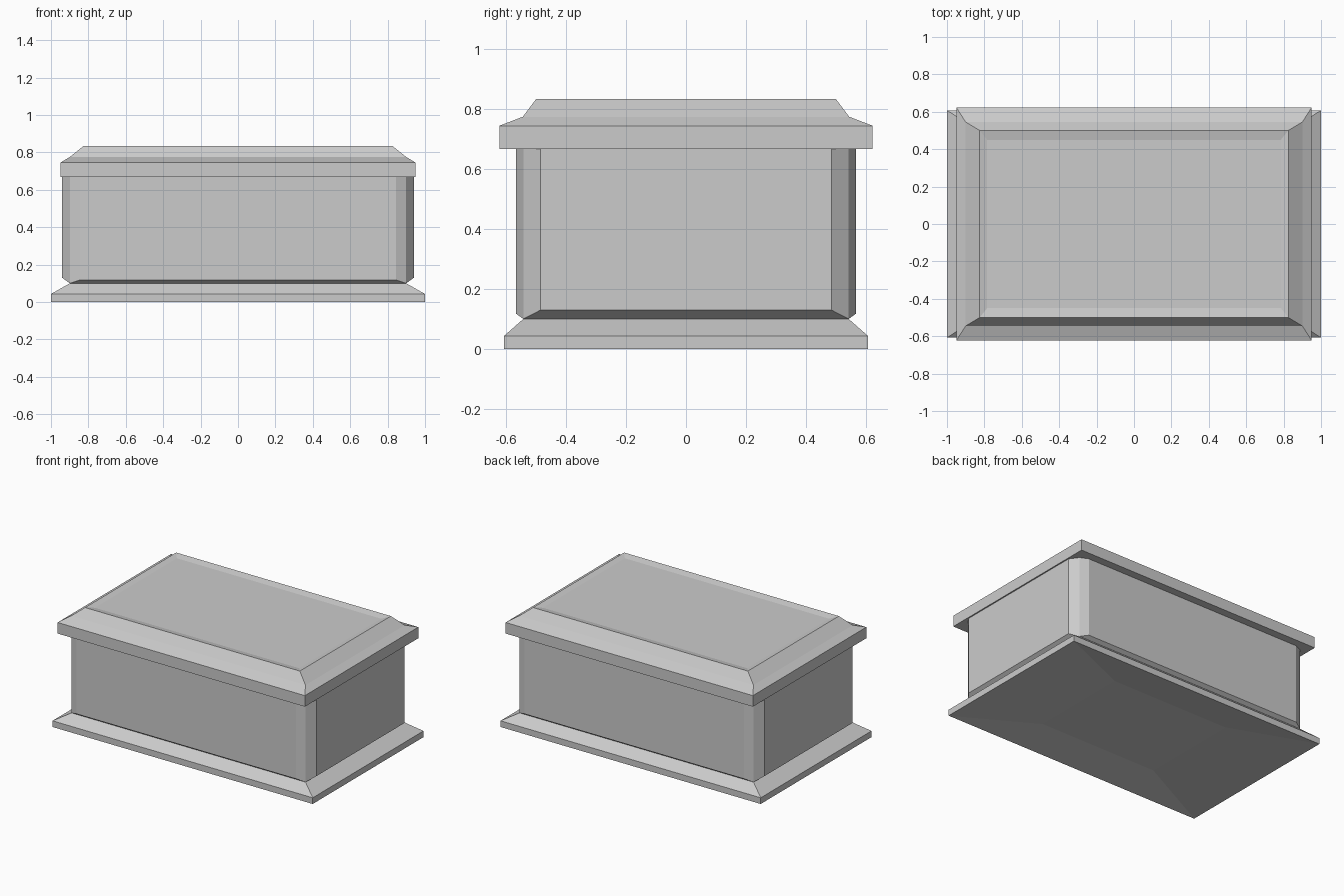
import bpy
import bmesh

default = bpy.data.objects.get("Cube")
if default:
    bpy.data.objects.remove(default, do_unlink=True)

# Single stone colour
stone = bpy.data.materials.new("grey_stone")
stone.use_nodes = True
GREY = (0.6, 0.6, 0.6, 1)
stone.diffuse_color = GREY
stone.node_tree.nodes["Principled BSDF"].inputs["Base Color"].default_value = GREY


def rectangle(x, y, z):
    return [(-x, -y, z), (x, -y, z), (x, y, z), (-x, y, z)]


def loft(name, rings):
    """Join closed rings of equal size from bottom to top and cap both ends."""
    bm = bmesh.new()
    loops = [[bm.verts.new(p) for p in ring] for ring in rings]
    n = len(loops[0])
    for low, high in zip(loops, loops[1:]):
        for i in range(n):
            j = (i + 1) % n
            bm.faces.new((low[i], low[j], high[j], high[i]))
    bm.faces.new(loops[0][::-1])
    bm.faces.new(loops[-1])
    bmesh.ops.remove_doubles(bm, verts=bm.verts, dist=0.0001)
    bmesh.ops.recalc_face_normals(bm, faces=bm.faces)
    mesh = bpy.data.meshes.new(name)
    bm.to_mesh(mesh)
    bm.free()
    mesh.materials.append(stone)
    obj = bpy.data.objects.new(name, mesh)
    bpy.context.collection.objects.link(obj)


def faceted_ring(z_front, z_corner, z_side):
    """Rectangle whose corners are cut by two facets each."""
    corner = [(0.845, 0.568, z_front), (0.899, 0.543, z_corner), (0.941, 0.485, z_side)]
    ring = []
    for sx, sy, step in ((1, -1, 1), (1, 1, -1), (-1, 1, 1), (-1, -1, -1)):
        ring += [(sx * x, sy * y, z) for x, y, z in corner[::step]]
    return ring


# Plinth with sloping upper edge and a shallow hollow underneath
loft("plinth", [rectangle(0.45, 0.35, 0.03), rectangle(1, 0.608, 0),
                rectangle(1, 0.608, 0.043), rectangle(0.899, 0.543, 0.1)])

# Body, undercut at the foot between its corner edges
foot = [((0.899 if x > 0 else -0.899), (0.543 if y > 0 else -0.543), 0.1)
        for x, y, z in faceted_ring(0, 0, 0)]
loft("body", [foot, faceted_ring(0.118, 0.1, 0.13), faceted_ring(0.675, 0.675, 0.675)])

# Lid with two slopes and a slightly sunken top panel
loft("lid", [rectangle(0.95, 0.623, 0.668), rectangle(0.95, 0.623, 0.745),
             rectangle(0.9, 0.545, 0.775), rectangle(0.825, 0.5, 0.835),
             rectangle(0.785, 0.45, 0.825)])
